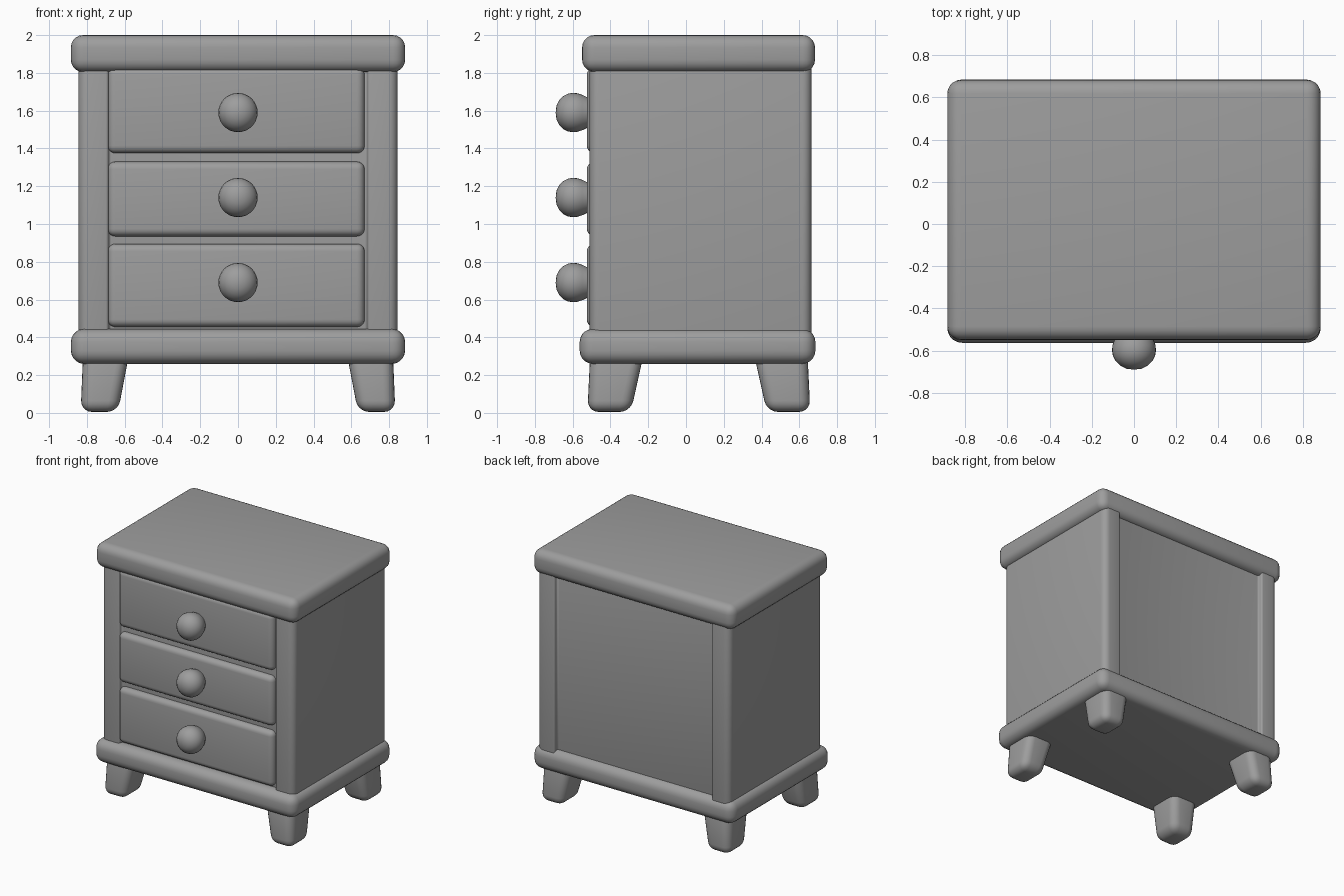
import bpy, bmesh, math
from mathutils import Vector

if "Cube" in bpy.data.objects:
    bpy.data.objects.remove(bpy.data.objects["Cube"])

grey = bpy.data.materials.new("dark_grey")
grey.diffuse_color = (0.34, 0.34, 0.34, 1)
grey.use_nodes = True
grey.node_tree.nodes["Principled BSDF"].inputs["Base Color"].default_value = grey.diffuse_color


def finish(name, bm, bevel=0.0, segments=5):
    bmesh.ops.recalc_face_normals(bm, faces=bm.faces)
    mesh = bpy.data.meshes.new(name)
    bm.to_mesh(mesh)
    bm.free()
    mesh.materials.append(grey)
    obj = bpy.data.objects.new(name, mesh)
    bpy.context.collection.objects.link(obj)
    bpy.ops.object.select_all(action='DESELECT')
    bpy.context.view_layer.objects.active = obj
    obj.select_set(True)
    if bevel:
        mod = obj.modifiers.new("Rounded edges", 'BEVEL')
        mod.width = bevel
        mod.segments = segments
        mod.limit_method = 'ANGLE'
        bpy.ops.object.modifier_apply(modifier=mod.name)
    bpy.ops.object.shade_smooth_by_angle(angle=math.radians(40))
    return obj


def rounded_box(name, x, y, z, bevel):
    """Box from (min, max) ranges with rounded edges."""
    bm = bmesh.new()
    bmesh.ops.create_cube(bm, size=1)
    for v in bm.verts:
        v.co = Vector([r[0] if c < 0 else r[1] for r, c in zip((x, y, z), v.co)])
    return finish(name, bm, bevel)


def arc(cx, cy, r, start):
    """Quarter circle of plan points, counter-clockwise."""
    angles = [math.radians(start + 15 * i) for i in range(7)]
    return [(cx + r * math.cos(a), cy + r * math.sin(a)) for a in angles]


def carcass():
    """H-shaped plan: flat sides, rounded corner posts, recessed front and back."""
    r = 0.05
    right = [(0.685, -0.48), (0.685, -0.51)]
    right += arc(0.845 - r, -0.51 + r, r, -90) + arc(0.845 - r, 0.665 - r, r, 0)
    right += [(0.69, 0.665), (0.69, 0.63)]
    outline = right + [(-x, y) for x, y in reversed(right)]
    bm = bmesh.new()
    face = bm.faces.new([bm.verts.new((x, y, 0.36)) for x, y in outline])
    top = bmesh.ops.extrude_face_region(bm, geom=[face])
    bmesh.ops.translate(bm, vec=(0, 0, 1.52),
                        verts=[g for g in top["geom"] if isinstance(g, bmesh.types.BMVert)])
    return finish("carcass", bm, 0.015, 4)


def knob(name, z):
    profile = [(0.075, -0.50), (0.082, -0.525), (0.094, -0.55), (0.102, -0.575),
               (0.104, -0.60), (0.1, -0.625), (0.087, -0.65), (0.065, -0.672),
               (0.035, -0.686), (0, -0.69)]
    bm = bmesh.new()
    verts = [bm.verts.new((r, y, z)) for r, y in profile]
    edges = [bm.edges.new(pair) for pair in zip(verts, verts[1:])]
    bmesh.ops.spin(bm, geom=verts + edges, cent=(0, 0, z), axis=(0, 1, 0),
                   angle=math.tau, steps=32)
    bmesh.ops.remove_doubles(bm, verts=bm.verts, dist=0.0005)
    return finish(name, bm)


def leg(name, sx, sy):
    """Block leg with slanted inner faces."""
    cy = 0.068
    bm = bmesh.new()
    bmesh.ops.create_cube(bm, size=1)
    for v in bm.verts:
        up = v.co.z > 0
        x = (0.82 if up else 0.833) if v.co.x > 0 else (0.575 if up else 0.635)
        y = (0.575 if up else 0.59) if v.co.y > 0 else (0.29 if up else 0.36)
        v.co = Vector((sx * x, cy + sy * y, 0.32 if up else 0.005))
    return finish(name, bm, 0.06)


# Cabinet body and mouldings
carcass()
rounded_box("top_slab", (-0.885, 0.885), (-0.55, 0.683), (1.805, 2.0), 0.065)
rounded_box("base_moulding", (-0.885, 0.885), (-0.563, 0.685), (0.26, 0.445), 0.07)

# Drawers and their knobs
drawers = [("upper", 1.375, 1.83, 1.59), ("middle", 0.935, 1.33, 1.14), ("lower", 0.455, 0.895, 0.69)]
for label, low, high, knob_z in drawers:
    rounded_box(label + "_drawer", (-0.69, 0.67), (-0.525, -0.40), (low, high), 0.04)
    knob(label + "_knob", knob_z)

# Four legs
for side, sx in (("left", -1), ("right", 1)):
    for end, sy in (("front", -1), ("back", 1)):
        leg(f"{end}_{side}_leg", sx, sy)
